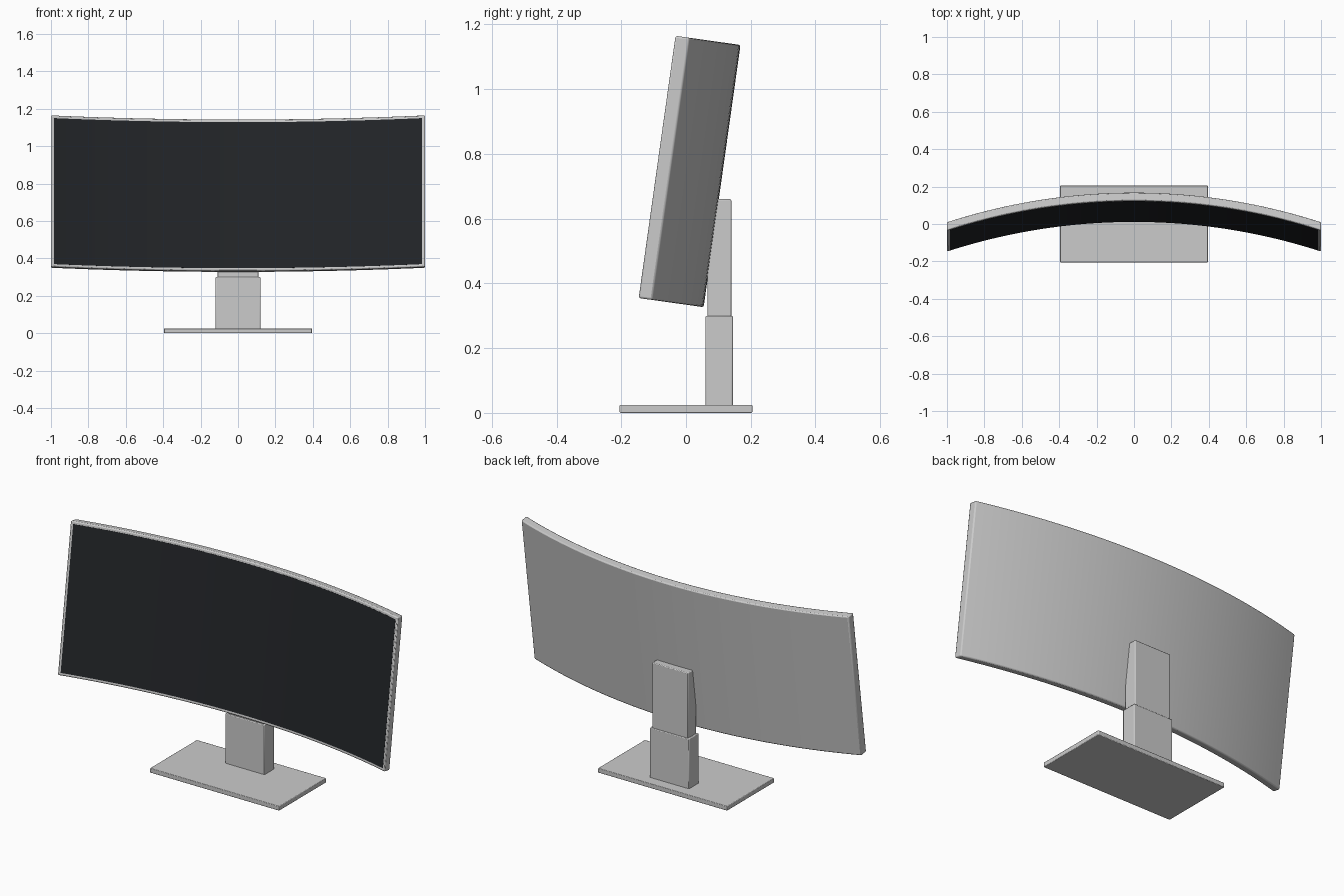
import bpy, bmesh, math

if "Cube" in bpy.data.objects:
    bpy.data.objects.remove(bpy.data.objects["Cube"])

TILT = math.radians(-8)
SAG = 0.16                       # depth of the panel's curve
R = (1 + SAG * SAG) / (2 * SAG)  # radius of that curve


def arc(x):
    return math.sqrt(R * R - x * x) - (R - SAG)


def finish(obj, bevel, segments=2):
    if bevel:
        mod = obj.modifiers.new("soft_edges", 'BEVEL')
        mod.width = bevel
        mod.segments = segments
        mod.limit_method = 'ANGLE'
        mod.angle_limit = math.radians(40)
    bpy.context.view_layer.objects.active = obj
    bpy.ops.object.select_all(action='DESELECT')
    obj.select_set(True)
    bpy.ops.object.shade_smooth_by_angle(angle=math.radians(35))


def curved_slab(name, half, y0, y1, z0, z1, bevel=0, n=40):
    """Slab bent along the arc, tilted back about its lower front corner."""
    bm = bmesh.new()
    rings = []
    for i in range(n + 1):
        x = -half + 2 * half * i / n
        d = arc(x)
        rings.append([bm.verts.new((x, d + y, z))
                      for y, z in ((y0, z0), (y1, z0), (y1, z1), (y0, z1))])
    for a, b in zip(rings, rings[1:]):
        for k in range(4):
            m = (k + 1) % 4
            bm.faces.new((a[k], a[m], b[m], b[k]))
    bm.faces.new(rings[0])
    bm.faces.new(rings[-1])
    bmesh.ops.recalc_face_normals(bm, faces=bm.faces)
    mesh = bpy.data.meshes.new(name)
    bm.to_mesh(mesh)
    bm.free()
    obj = bpy.data.objects.new(name, mesh)
    bpy.context.collection.objects.link(obj)
    obj.location = (0, -0.148, 0.355)
    obj.rotation_euler = (TILT, 0, 0)
    finish(obj, bevel)
    return obj


def box(name, half_x, y0, y1, z0, z1, bevel):
    bpy.ops.mesh.primitive_cube_add(size=1, location=(0, (y0 + y1) / 2, (z0 + z1) / 2))
    obj = bpy.context.object
    obj.name = name
    obj.scale = (2 * half_x, y1 - y0, z1 - z0)
    bpy.ops.object.transform_apply(location=False, rotation=False, scale=True)
    finish(obj, bevel)
    return obj


# Curved housing and dark display surface
curved_slab("panel_housing", 1.0, 0.0, 0.0445, 0.0, 0.818, bevel=0.006)
screen = curved_slab("screen", 0.985, -0.001, 0.01, 0.015, 0.803)
dark = bpy.data.materials.new("screen_dark")
dark.diffuse_color = (0.016, 0.018, 0.021, 1)
dark.use_nodes = True
dark.node_tree.nodes["Principled BSDF"].inputs["Base Color"].default_value = dark.diffuse_color
screen.data.materials.append(dark)

# Stand: base plate and telescoping column
box("base_plate", 0.395, -0.205, 0.205, 0.0, 0.025, 0.003)
box("lower_column", 0.12, 0.06, 0.145, 0.02, 0.30, 0.004)
box("upper_column", 0.11, 0.066, 0.14, 0.28, 0.66, 0.004)
